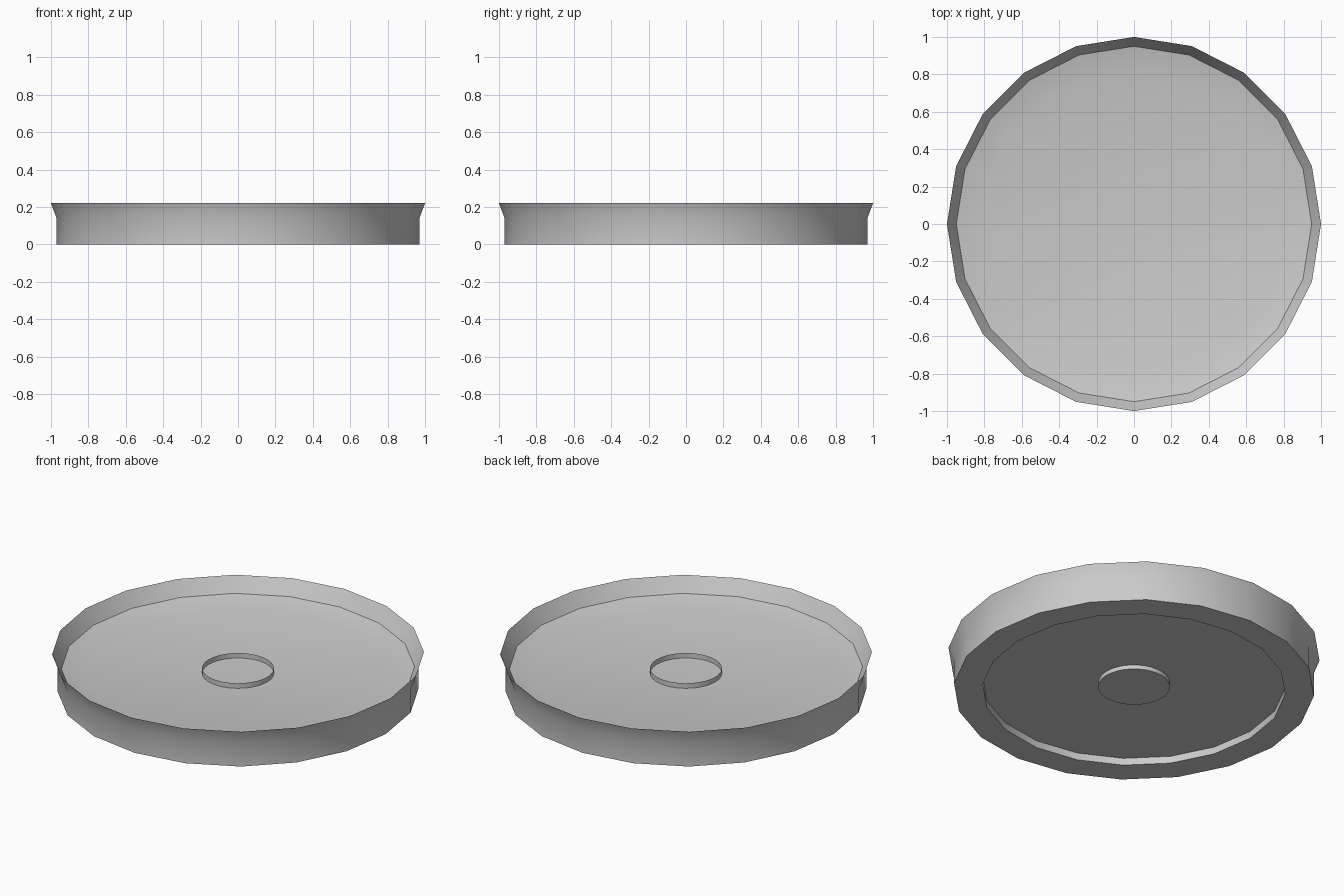
import bpy, math

if "Cube" in bpy.data.objects:
    bpy.data.objects.remove(bpy.data.objects["Cube"])


def lathe(name, profile, sides):
    """Revolve (radius, z) points about z; radius 0 closes at a pole."""
    verts, rings, faces = [], [], []
    for r, z in profile:
        n = 1 if r == 0 else sides
        rings.append([len(verts) + i for i in range(n)])
        for i in range(n):
            a = 2 * math.pi * i / sides
            verts.append((r * math.cos(a), r * math.sin(a), z))
    for lo, hi in zip(rings, rings[1:]):
        for i in range(sides):
            j = (i + 1) % sides
            if len(lo) == 1:
                faces.append((lo[0], hi[j], hi[i]))
            elif len(hi) == 1:
                faces.append((lo[i], lo[j], hi[0]))
            else:
                faces.append((lo[i], lo[j], hi[j], hi[i]))
    mesh = bpy.data.meshes.new(name)
    mesh.from_pydata(verts, [], faces)
    obj = bpy.data.objects.new(name, mesh)
    bpy.context.collection.objects.link(obj)
    bpy.ops.object.select_all(action='DESELECT')
    obj.select_set(True)
    bpy.context.view_layer.objects.active = obj
    bpy.ops.object.shade_smooth_by_angle(angle=math.radians(32))
    return obj


# Shallow dish: recessed underside, straight wall, flared lip, sloped floor
lathe("dish", [(0, 0.042), (0.815, 0.042), (0.815, 0), (0.97, 0),
               (0.97, 0.14), (1.0, 0.22), (0.95, 0.133),
               (0.815, 0.102), (0, 0.102)], 20)

# Thin open collar standing on the floor
lathe("centre_collar", [(0.193, 0.100), (0.193, 0.132)], 32)

# Low round boss under the dish
lathe("underside_boss", [(0, 0.017), (0.193, 0.017), (0.193, 0.042)], 32)
